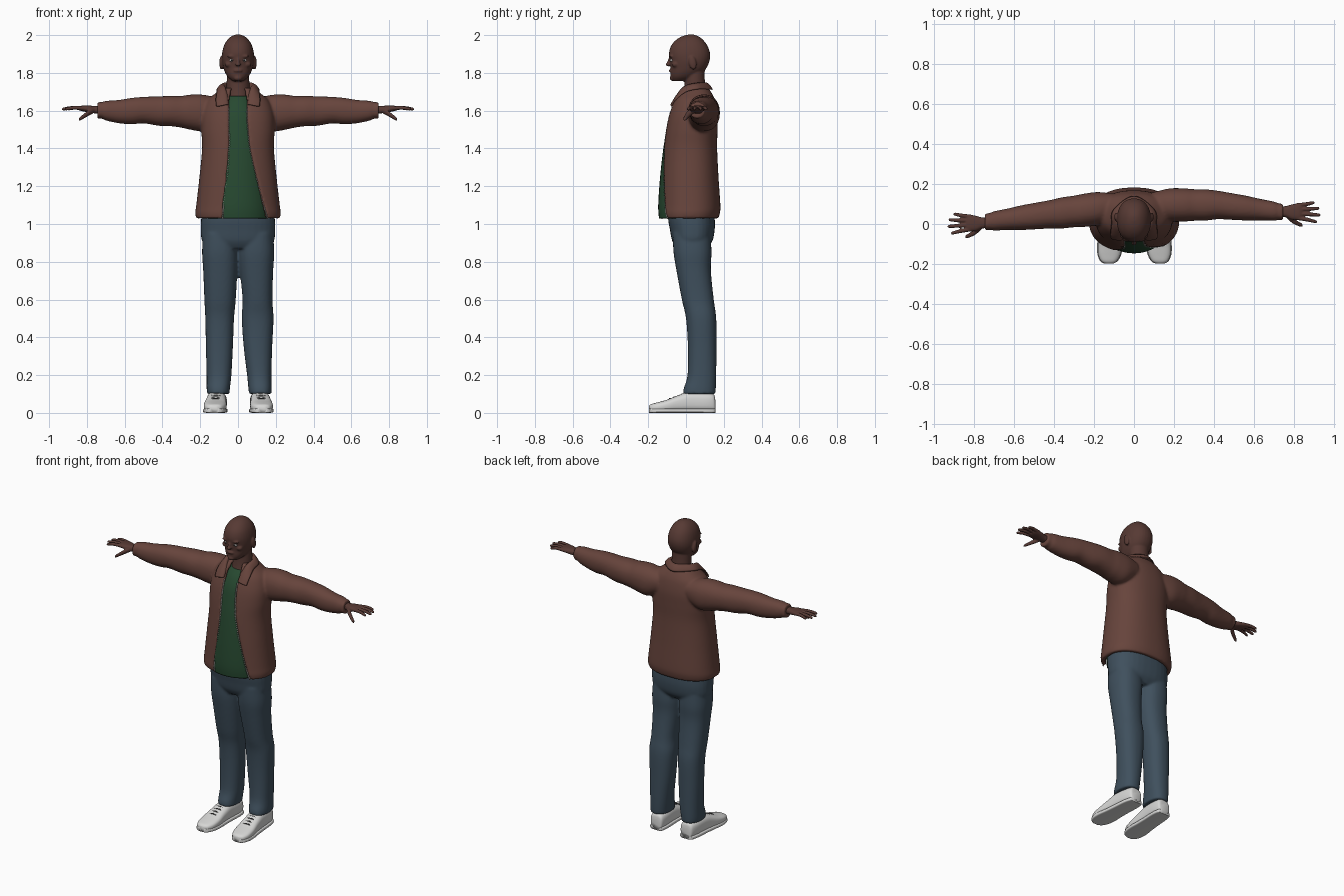
import bpy, bmesh, math
from mathutils import Matrix, Vector

if "Cube" in bpy.data.objects:
    bpy.data.objects.remove(bpy.data.objects["Cube"])

def material(name, r, g, b):
    m = bpy.data.materials.new(name)
    m.diffuse_color = (r, g, b, 1)
    m.use_nodes = True
    m.node_tree.nodes["Principled BSDF"].inputs["Base Color"].default_value = m.diffuse_color
    return m

SKIN = material("skin", 0.095, 0.042, 0.034)
JACKET = material("brown_jacket", 0.135, 0.058, 0.045)
SHIRT = material("green_shirt", 0.02, 0.066, 0.03)
DENIM = material("blue_denim", 0.05, 0.08, 0.11)
WHITE = material("shoe_white", 0.68, 0.68, 0.67)
METAL = material("zip_metal", 0.5, 0.47, 0.44)
EYE = material("eye_white", 0.45, 0.43, 0.42)
DARK = material("dark_grey", 0.05, 0.05, 0.05)

def spline(rows, n=5):
    """Catmull-Rom resampling of a list of equal-length tuples."""
    out = []
    for i in range(len(rows) - 1):
        a, b, c, d = (rows[max(i - 1, 0)], rows[i], rows[i + 1], rows[min(i + 2, len(rows) - 1)])
        for k in range(n):
            t = k / n
            out.append(tuple(0.5 * (2 * q + (r - p) * t + (2 * p - 5 * q + 4 * r - s) * t * t
                                    + (3 * q - p - 3 * r + s) * t ** 3)
                             for p, q, r, s in zip(a, b, c, d)))
    return out + [tuple(rows[-1])]

def power(c, e):
    return math.copysign(abs(c) ** (2 / e), c)

def skin(bm, rings):
    """Bridge closed rings of points and cap both ends."""
    vs = [[bm.verts.new(p) for p in ring] for ring in rings]
    n = len(vs[0])
    for a, b in zip(vs, vs[1:]):
        for i in range(n):
            bm.faces.new((a[i], a[(i + 1) % n], b[(i + 1) % n], b[i]))
    bm.faces.new(vs[0])
    bm.faces.new(vs[-1])

def loft(bm, rows, axis='z', e=2.0, seg=32):
    """rows: (position along axis, centre 1, centre 2, radius 1, radius 2)."""
    rings = []
    for t, c1, c2, r1, r2 in spline(rows):
        ring = []
        for i in range(seg):
            a = math.tau * i / seg
            u, v = c1 + r1 * power(math.cos(a), e), c2 + r2 * power(math.sin(a), e)
            ring.append({'z': (u, v, t), 'x': (t, u, v), 'y': (u, t, v)}[axis])
        rings.append(ring)
    skin(bm, rings)

def front_back(rows):
    """(z, half width, front y, back y) to loft rows."""
    return [(z, 0, (f + b) / 2, h, (b - f) / 2) for z, h, f, b in rows]

def ball(bm, centre, radii, tilt=0):
    m = (Matrix.Translation(centre) @ Matrix.Rotation(tilt, 4, 'X')
         @ Matrix.Diagonal((*radii, 1)))
    bmesh.ops.create_uvsphere(bm, u_segments=20, v_segments=12, radius=1, matrix=m)

def finish(bm, name, mat, voxel=0, relax=4):
    """Make the object; voxel > 0 melts overlapping solids into one surface."""
    bmesh.ops.recalc_face_normals(bm, faces=bm.faces)
    me = bpy.data.meshes.new(name)
    bm.to_mesh(me)
    bm.free()
    me.materials.append(mat)
    ob = bpy.data.objects.new(name, me)
    bpy.context.collection.objects.link(ob)
    for p in me.polygons:
        p.use_smooth = True
    if voxel:
        r = ob.modifiers.new("melt", 'REMESH')
        r.mode, r.voxel_size, r.use_smooth_shade = 'VOXEL', voxel, True
        s = ob.modifiers.new("relax", 'SMOOTH')
        s.factor, s.iterations = 0.5, relax
    return ob

# Head with neck, nose, brow, lips and ears
bm = bmesh.new()
loft(bm, front_back([
    (2.003, .012, .015, .04), (1.994, .034, -.02, .065), (1.975, .056, -.052, .09),
    (1.945, .074, -.078, .113), (1.905, .084, -.09, .127), (1.865, .085, -.086, .125),
    (1.825, .077, -.081, .108), (1.797, .066, -.082, .08), (1.775, .051, -.079, .045),
    (1.756, .028, -.068, .0)]), e=2.2)
loft(bm, front_back([(1.62, .075, -.03, .12), (1.68, .063, -.015, .11), (1.75, .06, -.008, .1),
                     (1.86, .06, -.01, .1)]))
ball(bm, (0, -.086, 1.862), (.009, .012, .03), -.35)
ball(bm, (0, -.094, 1.845), (.014, .014, .01))
ball(bm, (0, -.08, 1.812), (.024, .011, .009))
ball(bm, (0, -.072, 1.772), (.022, .014, .014))
for s in (-1, 1):
    ball(bm, (s * .033, -.077, 1.888), (.026, .012, .007))
    ball(bm, (s * .05, -.055, 1.845), (.02, .02, .016))
    ball(bm, (s * .088, .035, 1.853), (.011, .02, .037), .2)
finish(bm, "head", SKIN, .005, 3)

# Eyes
for name, mat, y, r in (("eyeballs", EYE, -.072, .013), ("irises", DARK, -.081, .006)):
    bm = bmesh.new()
    for s in (-1, 1):
        ball(bm, (s * .033, y, 1.867), (r, r, r * .7))
    finish(bm, name, mat)

# Shirt
bm = bmesh.new()
loft(bm, front_back([
    (1.03, .168, -.143, .12), (1.1, .168, -.147, .12), (1.25, .155, -.137, .12),
    (1.4, .145, -.12, .125), (1.5, .14, -.103, .125), (1.58, .125, -.085, .12),
    (1.64, .09, -.058, .11), (1.677, .07, -.028, .105)]))
finish(bm, "shirt", SHIRT)

# Jacket body: open C-shaped shell (z, half width, front, back, left and right opening)
JE = 2.3
body = spline([
    (1.03, .222, -.138, .172, .085, .16), (1.06, .226, -.142, .18, .083, .152),
    (1.1, .221, -.14, .182, .08, .14), (1.25, .204, -.133, .172, .06, .10),
    (1.4, .19, -.122, .165, .05, .066), (1.5, .194, -.109, .167, .05, .055),
    (1.58, .19, -.092, .167, .05, .05), (1.65, .165, -.066, .155, .05, .05),
    (1.69, .122, -.042, .138, .045, .045), (1.72, .085, -.02, .118, .04, .04)], 6)

def jacket_point(row, a, inset):
    z, hx, f, b = row[:4]
    return ((hx - inset) * power(math.cos(a), JE),
            (f + b) / 2 + ((b - f) / 2 - inset) * power(math.sin(a), JE), z)

def opening(row):
    ang = [math.acos((x / row[1]) ** (JE / 2)) for x in row[4:6]]
    return -ang[1], math.pi + ang[0]

bm = bmesh.new()
rings = []
for row in body:
    lo, hi = opening(row)
    arc = [lo + (hi - lo) * i / 60 for i in range(61)]
    rings.append([jacket_point(row, a, 0) for a in arc]
                 + [jacket_point(row, a, .024) for a in reversed(arc)])
skin(bm, rings)

# Sleeves, melted into the jacket body (x, centre z, half depth, half height)
sleeve = [(.1, 1.6, .065, .065), (.18, 1.588, .083, .096), (.25, 1.592, .083, .093),
          (.3, 1.594, .079, .084), (.36, 1.598, .078, .08), (.42, 1.598, .071, .078),
          (.5, 1.603, .066, .07), (.56, 1.598, .062, .07), (.63, 1.595, .054, .062),
          (.7, 1.6, .048, .052), (.715, 1.602, .043, .045), (.745, 1.602, .042, .043)]
arm_y = {-1: lambda x: .098 - .118 * x, 1: lambda x: .095 - .11 * max(x - .42, 0)}
for s in (-1, 1):
    loft(bm, [(s * x, arm_y[s](x), z, a, b) for x, z, a, b in sleeve], 'x', 2.2)
finish(bm, "jacket", JACKET, .008, 5)

# Folded collar: stand, ridge and outer edge at each station, mirrored
half = [(.048, -.068, 1.63, .052, -.088, 1.635, .118, -.08, 1.62),
        (.05, -.04, 1.67, .058, -.055, 1.69, .122, -.055, 1.66),
        (.06, -.005, 1.7, .07, -.015, 1.745, .118, 0, 1.7),
        (.06, .05, 1.71, .072, .05, 1.765, .108, .075, 1.715),
        (0, .09, 1.71, 0, .105, 1.77, 0, .148, 1.71)]
mirror = [tuple(-v if i % 3 == 0 else v for i, v in enumerate(r)) for r in half[:-1]]
bm = bmesh.new()
grid = [[bm.verts.new(r[i:i + 3]) for i in (0, 3, 6)] for r in spline(half + mirror[::-1])]
for a, b in zip(grid, grid[1:]):
    for i in range(2):
        bm.faces.new((a[i], a[i + 1], b[i + 1], b[i]))
collar = finish(bm, "collar", JACKET)
collar.modifiers.new("thickness", 'SOLIDIFY').thickness = .009
collar.modifiers.new("round", 'SUBSURF').levels = 1

# Zip teeth along both jacket edges
bm = bmesh.new()
for row in spline(body[:40], 2):
    for a, d in zip(opening(row), (-.012, .012)):
        p = Vector(jacket_point(row, a + d, .004))
        bmesh.ops.create_cube(bm, size=.0055, matrix=Matrix.Translation(p))
finish(bm, "zip_teeth", METAL)

# Jeans: hips plus two legs (z, inner x, outer x, front y, back y)
bm = bmesh.new()
loft(bm, front_back([(.87, .15, -.05, .11), (.91, .19, -.073, .14), (.97, .197, -.085, .152),
                     (1.03, .195, -.095, .152), (1.09, .185, -.09, .145)]), e=2.4)
depth = [(.1, -.015, .155), (.13, -.012, .158), (.2, .008, .16), (.35, .01, .161),
         (.5, .0, .16), (.6, -.022, .147), (.75, -.05, .132), (.85, -.066, .135), (.95, -.07, .13)]
widths = {-1: [(.045, .163), (.043, .166), (.035, .166), (.027, .17), (.021, .173),
               (.012, .178), (.004, .184), (.002, .19), (.01, .185)],
          1: [(.058, .177), (.055, .178), (.048, .177), (.03, .181), (.02, .188),
              (.024, .182), (.01, .186), (.002, .192), (.01, .185)]}
for s in (-1, 1):
    loft(bm, [(z, s * (i + o) / 2, (f + b) / 2, (o - i) / 2, (b - f) / 2)
              for (z, f, b), (i, o) in zip(depth, widths[s])], e=2.3)
finish(bm, "jeans", DENIM, .008, 4)

# Hands: palm, four fingers and a thumb
for s, name in ((-1, "right_hand"), (1, "left_hand")):
    y0 = .005 if s < 0 else .062
    bm = bmesh.new()
    loft(bm, [(s * x, y0 + dy, z, a, b) for x, dy, z, a, b in (
        (.71, 0, 1.603, .027, .022), (.755, 0, 1.605, .027, .02), (.79, -.002, 1.609, .038, .018),
        (.825, 0, 1.612, .041, .015), (.842, 0, 1.612, .034, .01))], 'x', 2.4)
    for ya, yb, tip in ((-.031, -.05, .915), (-.01, -.017, .932), (.011, .016, .927), (.031, .044, .903)):
        loft(bm, [(s * x, y0 + y, z, r, r) for x, y, z, r in (
            (.81, ya, 1.612, .0105), ((.82 + tip) / 2, (ya + yb) / 2, 1.615, .01),
            (tip - .008, yb, 1.609, .008), (tip, yb, 1.607, .004))], 'x', seg=14)
    loft(bm, [(s * x, y0 + y, z, r, r) for x, y, z, r in (
        (.76, -.015, 1.603, .014), (.79, -.042, 1.588, .015), (.82, -.06, 1.568, .012),
        (.838, -.068, 1.556, .009), (.843, -.07, 1.552, .005))], 'x', seg=14)
    finish(bm, name, SKIN, .004, 2)

# Shoes: upper, sole and laces (y, half width, height)
shoe = [(.155, .03, .07), (.145, .042, .1), (.1, .05, .108), (.02, .052, .112), (-.04, .055, .094),
        (-.1, .06, .07), (-.15, .056, .056), (-.185, .04, .046), (-.197, .02, .036)]
for s, side in ((-1, "right"), (1, "left")):
    cx = lambda y: s * (.106 + .02 * (.15 - y) / .35 + (.004 if s > 0 else 0))
    bm = bmesh.new()
    loft(bm, [(y, cx(y), h / 2 + .002, w, h / 2 - .002) for y, w, h in shoe], 'y', 2.8)
    finish(bm, side + "_shoe", WHITE)
    bm = bmesh.new()
    loft(bm, [(y, cx(y), .012, w + .004, .012) for y, w, h in shoe], 'y', 5)
    finish(bm, side + "_sole", WHITE)
    bm = bmesh.new()
    for y, z in ((-.02, .1), (-.042, .093), (-.064, .084), (-.086, .076)):
        loft(bm, [(cx(y) + x, y, z - abs(x) * .15, .004, .003) for x in (-.024, 0, .024)], 'x', seg=8)
    finish(bm, side + "_laces", DARK)
